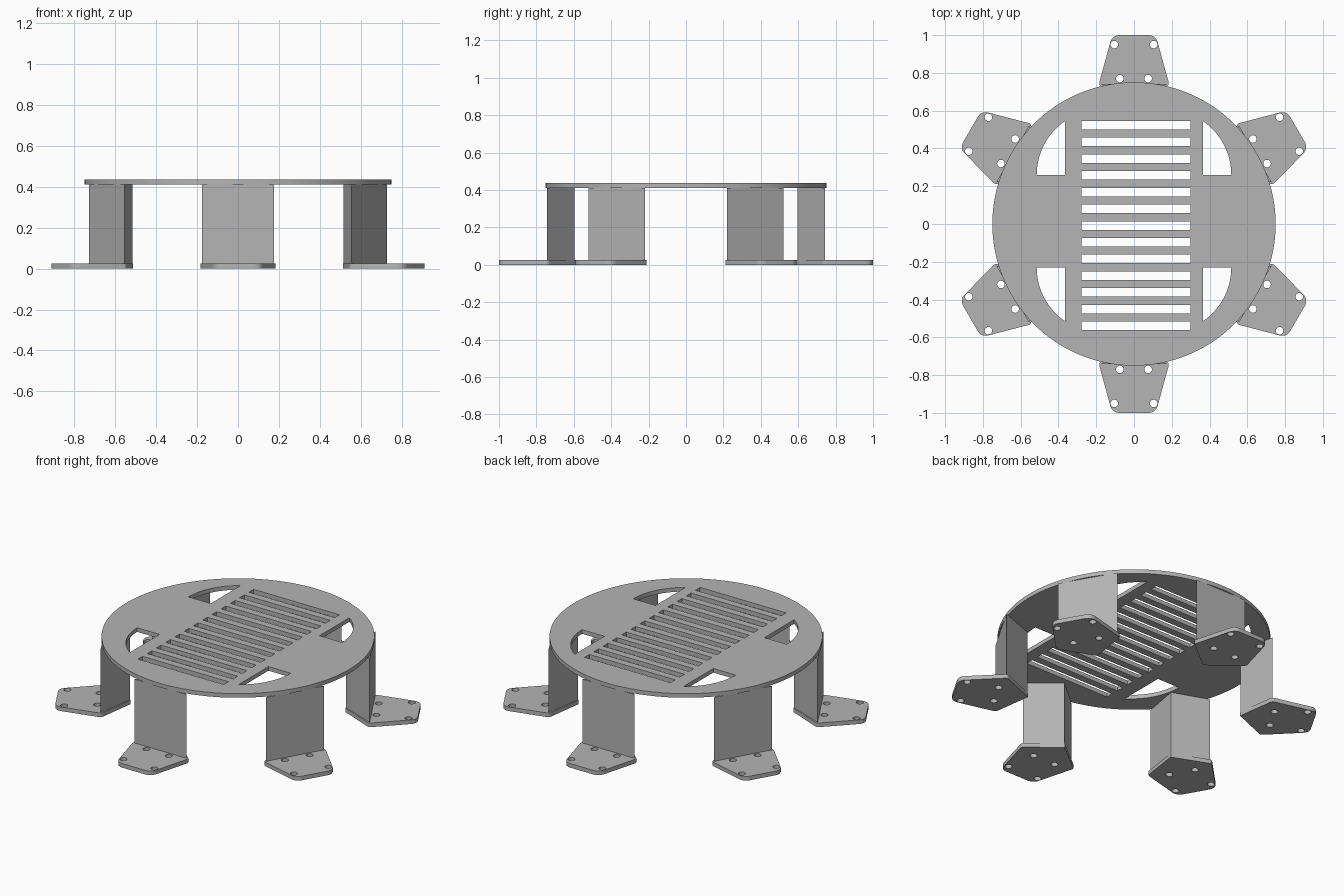
import bpy, bmesh
from math import sin, cos, pi, radians
from mathutils import Vector, Matrix

cube = bpy.data.objects.get("Cube")
if cube:
    bpy.data.objects.remove(cube)

GREY = (0.46, 0.46, 0.46, 1)
mat = bpy.data.materials.new("plain_grey")
mat.use_nodes = True
mat.diffuse_color = GREY
mat.node_tree.nodes["Principled BSDF"].inputs["Base Color"].default_value = GREY


def circle(cx, cy, r, n):
    return [(cx + r * cos(2 * pi * i / n), cy + r * sin(2 * pi * i / n)) for i in range(n)]


def rounded(corners, steps=6):
    """Outline from (x, y, radius) corners, with each corner softened."""
    out = []
    for i, (x, y, r) in enumerate(corners):
        p = Vector((x, y))
        if r == 0:
            out.append((x, y))
            continue
        before = Vector(corners[i - 1][:2])
        after = Vector(corners[(i + 1) % len(corners)][:2])
        a = p + (before - p).normalized() * r
        b = p + (after - p).normalized() * r
        for k in range(steps + 1):
            t = k / steps
            out.append(tuple(a * (1 - t) ** 2 + p * 2 * t * (1 - t) + b * t * t))
    return out


def slab(name, loops, z0, z1, turn=0.0):
    """Solid between two heights; the first loop is the outline, the rest are holes."""
    curve = bpy.data.curves.new(name, 'CURVE')
    curve.dimensions = '2D'
    curve.fill_mode = 'BOTH'
    curve.extrude = (z1 - z0) / 2
    for loop in loops:
        spline = curve.splines.new('POLY')
        spline.points.add(len(loop) - 1)
        for point, (x, y) in zip(spline.points, loop):
            point.co = (x, y, 0, 1)
        spline.use_cyclic_u = True
    helper = bpy.data.objects.new(name + "_outline", curve)
    bpy.context.collection.objects.link(helper)
    dg = bpy.context.evaluated_depsgraph_get()
    mesh = bpy.data.meshes.new_from_object(helper.evaluated_get(dg))
    bpy.data.objects.remove(helper)
    bpy.data.curves.remove(curve)

    bm = bmesh.new()
    bm.from_mesh(mesh)
    bmesh.ops.remove_doubles(bm, verts=bm.verts, dist=1e-5)
    bm.transform(Matrix.Rotation(turn, 4, 'Z') @ Matrix.Translation((0, 0, (z0 + z1) / 2)))
    bmesh.ops.recalc_face_normals(bm, faces=bm.faces)
    bm.to_mesh(mesh)
    bm.free()
    mesh.name = name
    mesh.materials.clear()
    mesh.materials.append(mat)
    ob = bpy.data.objects.new(name, mesh)
    bpy.context.collection.objects.link(ob)
    bpy.ops.object.select_all(action='DESELECT')
    ob.select_set(True)
    bpy.context.view_layer.objects.active = ob
    bpy.ops.object.shade_smooth_by_angle(angle=radians(30))
    return ob


FOOT_TOP, DECK_BOTTOM, DECK_TOP = 0.025, 0.412, 0.437

# Round deck with a ladder of slots and four curved windows
deck = [circle(0, 0, 0.75, 128)]
for i in range(13):
    y = -0.008 + (i - 6) * 0.0886
    lo, hi = y - 0.0225, y + 0.0225
    deck.append([(-0.278, lo), (0.298, lo), (0.298, hi), (-0.278, hi)])
for sx in (1, -1):
    for sy, base in ((1, 0.26), (-1, 0.23)):
        arc = [(0.169 + 0.346 * cos(a), base + 0.346 * sin(a))
               for a in (radians(55.5) * k / 16 for k in range(17))]
        deck.append([(sx * x, sy * y) for x, y in arc + [(0.365, base)]])
slab("deck", deck, DECK_BOTTOM, DECK_TOP)

# Pentagonal foot with four screw holes, and the wedge post above it (pointing along +y)
foot = [rounded([(0.187, 0.738, 0.015), (0.115, 1.0, 0.04), (-0.115, 1.0, 0.04),
                 (-0.187, 0.738, 0.015), (0, 0.592, 0)])]
for s in (1, -1):
    foot += [circle(s * 0.104, 0.95, 0.02, 24), circle(s * 0.075, 0.77, 0.02, 24)]
post = [[(0.175, 0.742), (-0.175, 0.742), (0, 0.595)]]

for i, place in enumerate(("back", "back_right", "front_right",
                           "front", "front_left", "back_left")):
    turn = i * pi / 3
    slab(place + "_foot", foot, 0, FOOT_TOP, turn)
    slab(place + "_post", post, FOOT_TOP, DECK_BOTTOM, turn)
